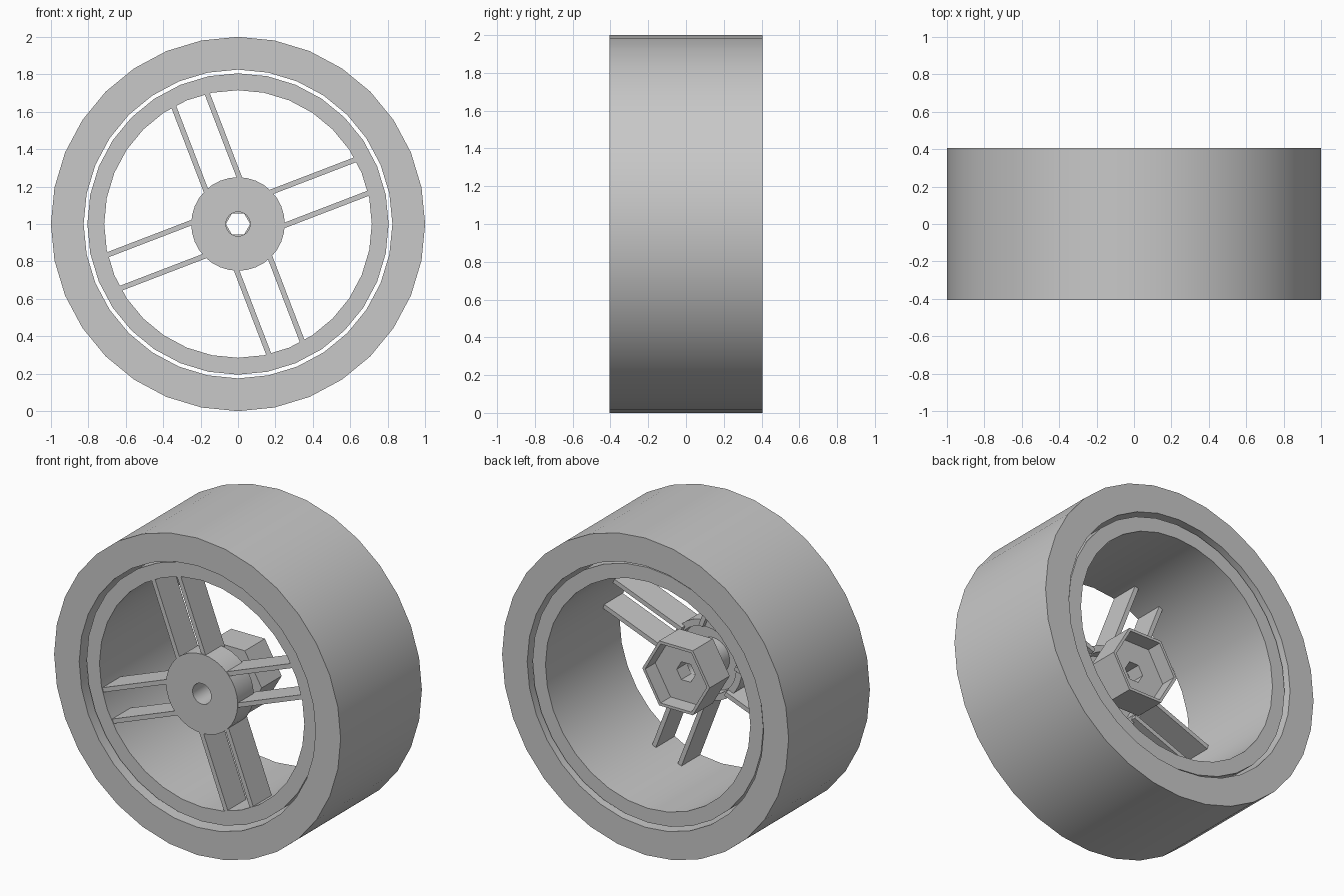
import bpy
import math
from mathutils import Matrix, Vector

cube = bpy.data.objects.get("Cube")
if cube:
    bpy.data.objects.remove(cube, do_unlink=True)

GREY = (0.58, 0.58, 0.58, 1)
material = bpy.data.materials.new("plain grey")
material.use_nodes = True
material.diffuse_color = GREY
material.node_tree.nodes["Principled BSDF"].inputs["Base Color"].default_value = GREY

AXLE = Vector((0, 0, 1))
FRONT = -0.36


def make_object(name, verts, faces):
    mesh = bpy.data.meshes.new(name)
    mesh.from_pydata(verts, [], faces)
    mesh.materials.append(material)
    obj = bpy.data.objects.new(name, mesh)
    bpy.context.collection.objects.link(obj)
    bpy.ops.object.select_all(action="DESELECT")
    obj.select_set(True)
    bpy.context.view_layer.objects.active = obj
    bpy.ops.object.mode_set(mode="EDIT")
    bpy.ops.mesh.select_all(action="SELECT")
    bpy.ops.mesh.normals_make_consistent(inside=False)
    bpy.ops.object.mode_set(mode="OBJECT")
    bpy.ops.object.shade_smooth_by_angle(angle=math.radians(30))
    return obj


def lathe(name, profile, sides):
    """Spin a closed loop of (radius, y, sides override) points about the axle."""
    count = len(profile)
    verts = []
    for i in range(sides):
        a = math.tau * i / sides
        verts += [AXLE + Vector((r * math.cos(a), y, r * math.sin(a))) for r, y in profile]
    faces = []
    for i in range(sides):
        here, after = i * count, (i + 1) % sides * count
        for j in range(count):
            k = (j + 1) % count
            faces.append((here + j, here + k, after + k, after + j))
    return make_object(name, verts, faces)


def ring(name, inner, outer, front, back, sides=32):
    return lathe(name, [(inner, front), (outer, front), (outer, back), (inner, back)], sides)


def spoke(name, angle, offset):
    """Thin radial plate, shifted sideways from the arm's centre line."""
    turn = Matrix.Rotation(-angle, 4, "Y")
    verts = [AXLE + turn @ Vector((r, y, offset + t))
             for r in (0.2, 0.725) for y in (FRONT + 0.005, -0.17) for t in (-0.014, 0.014)]
    faces = [(0, 1, 3, 2), (4, 6, 7, 5), (0, 4, 5, 1), (2, 3, 7, 6), (0, 2, 6, 4), (1, 5, 7, 3)]
    return make_object(name, verts, faces)


# Tyre and rim, separated by a narrow gap
ring("tyre", 0.825, 1.0, -0.405, 0.405)
ring("rim", 0.715, 0.805, FRONT, 0.38)

# Hub with a shallow recess at the back
BORE = 0.065
lathe("hub", [(BORE, FRONT), (0.25, FRONT), (0.25, -0.2), (0.21, -0.2),
              (0.21, -0.27), (BORE, -0.27)], 32)
ring("axle_sleeve", BORE, 0.115, -0.28, -0.09)

# Six-sided drive socket, open to the back
lathe("hex_socket", [(BORE, -0.1), (0.235, -0.1), (0.235, 0.1), (0.215, 0.1),
                     (0.215, 0), (BORE, 0)], 6)

# Four arms of paired spokes
for arm in range(4):
    for side, label in ((-1, "a"), (1, "b")):
        spoke(f"spoke_{arm + 1}{label}", math.radians(21 + 90 * arm), side * 0.096)
